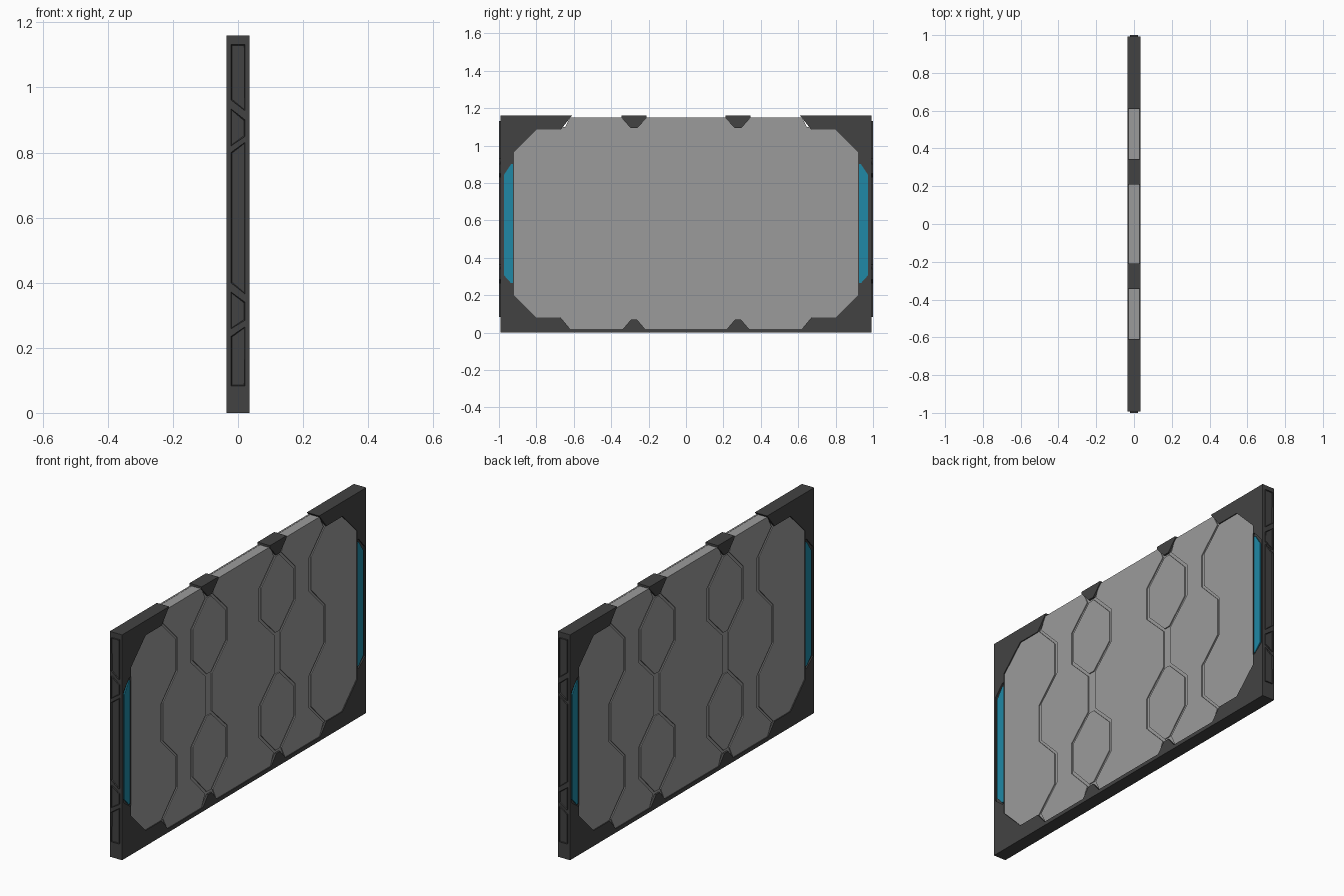
import bpy, bmesh

if "Cube" in bpy.data.objects:
    bpy.data.objects.remove(bpy.data.objects["Cube"])

def material(name, rgb):
    m = bpy.data.materials.new(name)
    m.diffuse_color = (*rgb, 1)
    m.use_nodes = True
    m.node_tree.nodes["Principled BSDF"].inputs["Base Color"].default_value = m.diffuse_color
    return m

DARK = material("dark_frame", (0.055, 0.055, 0.055))
GREY = material("grey_panel", (0.33, 0.33, 0.33))
CYAN = material("cyan_light", (0.014, 0.25, 0.38))

def prism(name, pts, lo, hi, mat, axis="x", inset=None):
    """Extrude a profile: (y, z) along x, (x, z) along y, or (x, y) along z."""
    def place(p, d):
        return {"x": (d, p[0], p[1]), "y": (p[0], d, p[1]), "z": (p[0], p[1], d)}[axis]
    bm = bmesh.new()
    a = [bm.verts.new(place(p, lo)) for p in pts]
    b = [bm.verts.new(place(p, hi)) for p in pts]
    bm.faces.new(a)
    cap = bm.faces.new(b)
    n = len(pts)
    for i in range(n):
        bm.faces.new((a[i], a[(i + 1) % n], b[(i + 1) % n], b[i]))
    bmesh.ops.recalc_face_normals(bm, faces=bm.faces)
    if inset:
        bmesh.ops.inset_region(bm, faces=[cap], thickness=inset[0], depth=0)
        bmesh.ops.translate(bm, verts=cap.verts[:], vec=place((0, 0), inset[1]))
    me = bpy.data.meshes.new(name)
    bm.to_mesh(me)
    bm.free()
    me.materials.append(mat)
    ob = bpy.data.objects.new(name, me)
    bpy.context.collection.objects.link(ob)
    return ob

def flip(pts, s=-1):
    return [(s * y, z) for y, z in pts]

T = 0.035      # half thickness of the frame
P = 0.030      # half thickness of the plates

# Frame: U shape with chamfered corner blocks, open at the top
half = [(0.62, 0.02), (0.67, 0.08), (0.80, 0.08), (0.92, 0.20), (0.92, 0.965),
        (0.80, 1.085), (0.67, 1.085), (0.61, 1.16), (0.993, 1.16), (0.993, 0)]
frame = prism("frame", half + flip(half)[::-1], -T, T, DARK)

# Side lights set in shallow slots on both faces
slot = [(0.922, 0.255), (0.932, 0.255), (0.983, 0.295), (0.983, 0.86), (0.932, 0.918), (0.922, 0.918)]
lamp = [(0.926, 0.265), (0.936, 0.265), (0.972, 0.305), (0.972, 0.845), (0.936, 0.900), (0.926, 0.900)]
for sy in (-1, 1):
    for sx in (-1, 1):
        cut = prism("slot_cutter", flip(slot, sy), sx * 0.028, sx * 0.05, DARK)
        cut.hide_render = True
        cut.hide_set(True)
        mod = frame.modifiers.new("slot", "BOOLEAN")
        mod.object = cut
        mod.operation = "DIFFERENCE"
        mod.solver = "EXACT"
        prism("side_light", flip(lamp, sy), sx * 0.027, sx * 0.0335, CYAN)

# Panel core: the floor of the grooves
prism("panel_core", [(-0.94, 0.01), (0.94, 0.01), (0.94, 1.10), (0.62, 1.10), (0.62, 1.149),
                     (-0.62, 1.149), (-0.62, 1.10), (-0.94, 1.10)], -0.025, 0.025, GREY)

# Zigzag edges run from the bottom to the top between two y values
ZS = (0.08, 0.20, 0.365, 0.485, 0.68, 0.80, 0.97, 1.088)

def zigzag(tip, wide, waist):
    return list(zip((tip, wide, wide, waist, waist, wide, wide, tip), ZS))

outer = [(0.92, 0.965), (0.80, 1.085)]
edge_plate = zigzag(0.668, 0.552, 0.668) + outer[::-1] + [(0.92, 0.20), (0.80, 0.08)]
mid_plate = ([(0.34, 0.02)] + zigzag(0.31, 0.426, 0.304) + [(0.34, 1.15), (0.62, 1.15)]
             + zigzag(0.652, 0.535, 0.653)[::-1] + [(0.62, 0.02)])
ch = zigzag(0.248, 0.130, 0.254)
centre_plate = ch + [(0.22, 1.15), (-0.22, 1.15)] + flip(ch)[::-1] + [(-0.22, 0.02), (0.22, 0.02)]

def hexagon(z0, z1, z2, z3):
    return [(0.262, z0), (0.296, z0), (0.410, z1), (0.410, z2), (0.296, z3), (0.262, z3),
            (0.146, z2), (0.146, z1)]

for sx in (-1, 1):
    lo, hi = sx * 0.022, sx * P
    prism("centre_plate", centre_plate, lo, hi, GREY)
    for sy in (-1, 1):
        prism("edge_plate", flip(edge_plate, sy), lo, hi, GREY)
        prism("middle_plate", flip(mid_plate, sy), lo, hi, GREY)
        prism("lower_hexagon", flip(hexagon(0.085, 0.205, 0.360, 0.474), sy), lo, hi, GREY)
        prism("upper_hexagon", flip(hexagon(0.691, 0.805, 0.965, 1.082), sy), lo, hi, GREY)

# Clips along the top and bottom edges
for sy in (-1, 1):
    prism("top_clip", flip([(0.21, 1.16), (0.345, 1.16), (0.345, 1.148), (0.295, 1.093),
                            (0.26, 1.093), (0.21, 1.148)], sy), -T, T, DARK)
    prism("bottom_clip", flip([(0.22, 0.01), (0.22, 0.02), (0.262, 0.07), (0.294, 0.07),
                               (0.336, 0.02), (0.336, 0.01)], sy), -T, T, DARK)

# Raised trim plates with sunken centres on the narrow ends
W = 0.022
trims = [[(-W, 0.083), (W, 0.083), (W, 0.265), (-W, 0.235)],
         [(-W, 0.258), (W, 0.285), (W, 0.340), (-W, 0.372)],
         [(-W, 0.400), (W, 0.365), (W, 0.832), (-W, 0.800)],
         [(-W, 0.820), (W, 0.850), (W, 0.900), (-W, 0.935)],
         [(-W, 0.962), (W, 0.928), (W, 1.132), (-W, 1.132)]]
for sy in (-1, 1):
    for t in trims:
        prism("end_trim", t, sy * 0.99, sy * 1.0, DARK, "y", (0.004, -sy * 0.004))
